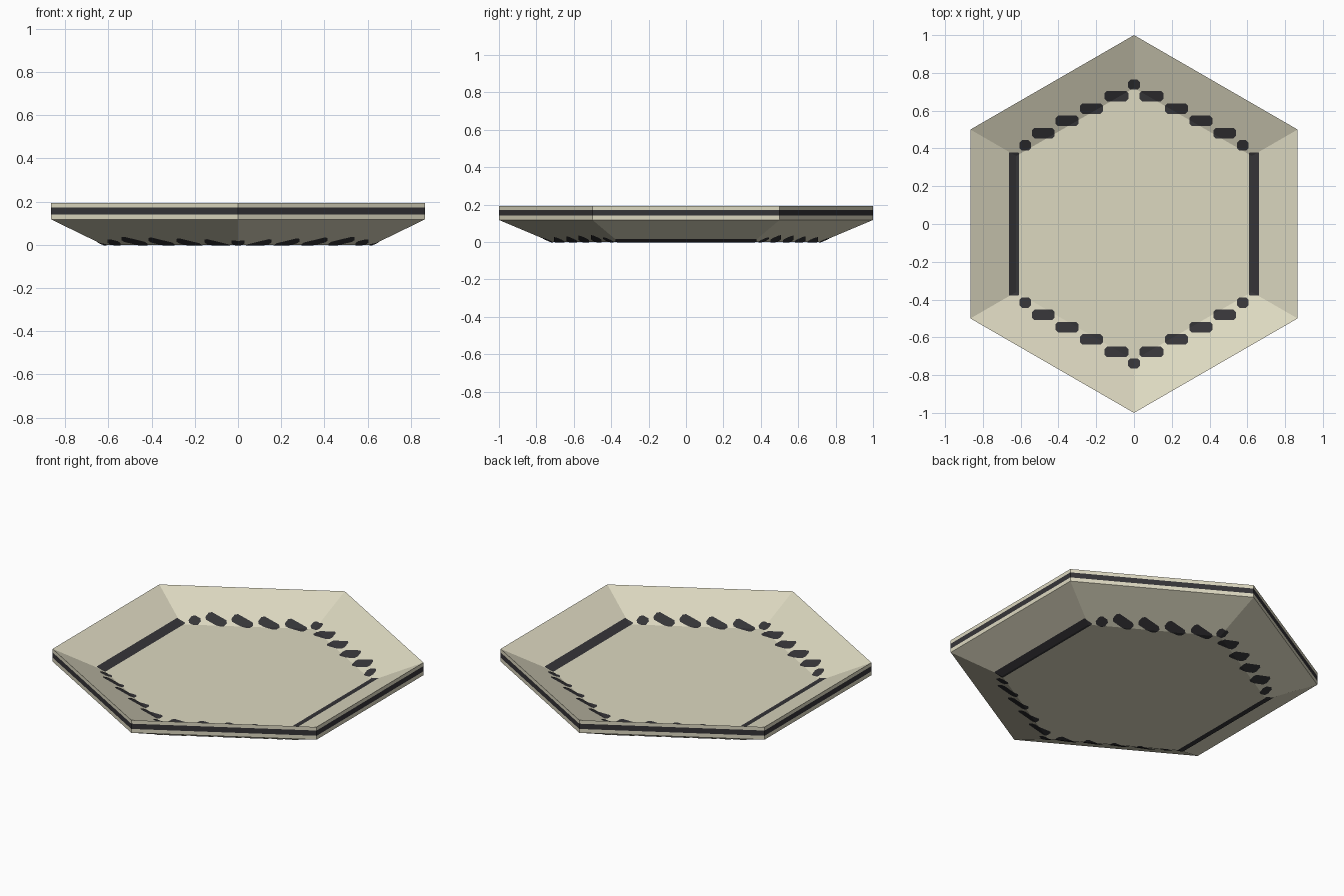
import bpy, bmesh, math
from mathutils import Vector

if "Cube" in bpy.data.objects:
    bpy.data.objects.remove(bpy.data.objects["Cube"])

R_FLOOR, DROP, THICK = 0.72, 0.118, 0.075
COS30 = math.cos(math.radians(30))


def material(name, rgb):
    m = bpy.data.materials.new(name)
    m.diffuse_color = (*rgb, 1)
    m.use_nodes = True
    m.node_tree.nodes["Principled BSDF"].inputs["Base Color"].default_value = m.diffuse_color
    return m


cream = material("warm_cream", (0.72, 0.69, 0.53))
dark = material("charcoal", (0.036, 0.035, 0.039))


def finish(bm, name, mats):
    me = bpy.data.meshes.new(name)
    bm.to_mesh(me)
    bm.free()
    for m in mats:
        me.materials.append(m)
    ob = bpy.data.objects.new(name, me)
    bpy.context.collection.objects.link(ob)
    return ob


def normal(k):
    # outward direction of hexagon side k
    a = math.radians(60 * k)
    return Vector((math.cos(a), math.sin(a), 0))


def height(x, y):
    # underside height of the dish at a plan position
    r = max(normal(k).dot(Vector((x, y, 0))) for k in range(6)) / COS30
    return max(0, (r - R_FLOOR) / (1 - R_FLOOR)) * DROP


# Dish: six-sided shell with a striped vertical rim
profile = [(R_FLOOR, 0), (1, DROP), (1, 0.141), (1, 0.172),
           (1, DROP + THICK), (R_FLOOR, THICK)]
bm = bmesh.new()
rings = []
for r, z in profile:
    rings.append([bm.verts.new((r * math.cos(math.radians(30 + 60 * k)),
                                r * math.sin(math.radians(30 + 60 * k)), z)) for k in range(6)])
for j in range(len(rings) - 1):
    lo, hi = rings[j], rings[j + 1]
    for k in range(6):
        n = (k + 1) % 6
        f = bm.faces.new((lo[k], lo[n], hi[n], hi[k]))
        f.material_index = 1 if j == 2 else 0
bm.faces.new(rings[0][::-1])
bm.faces.new(rings[-1])
finish(bm, "dish", [cream, dark])


# Painted floor outline: dashes draped over the crease, inside and underneath
def dash(bm, x0, x1, y0, y1, c):
    pts = [(x0 + c, y0), (x1 - c, y0), (x1, y0 + c), (x1, y1 - c),
           (x1 - c, y1), (x0 + c, y1), (x0, y1 - c), (x0, y0 + c)]
    bm.faces.new([bm.verts.new((x, y, 0)) for x, y in pts])


def outline(name, base, lift, flip):
    bm = bmesh.new()
    for sx in (-1, 1):
        dash(bm, *sorted((sx * 0.61, sx * 0.663)), -0.378, 0.378, 0.002)
        for sy in (-1, 1):
            for x0, x1, y in ((0.03, 0.156, 0.677), (0.165, 0.285, 0.611),
                              (0.293, 0.415, 0.546), (0.42, 0.54, 0.481),
                              (0.545, 0.605, 0.416)):
                dash(bm, *sorted((sx * x0, sx * x1)), sy * y - 0.028, sy * y + 0.028, 0.013)
    for sy in (-1, 1):
        dash(bm, -0.031, 0.031, sy * 0.738 - 0.026, sy * 0.738 + 0.026, 0.012)
    # split along floor creases and corner lines so the dashes fold cleanly
    cuts = [(normal(k) * R_FLOOR * COS30, normal(k)) for k in range(6)]
    cuts += [(Vector(), normal(k + 0.5).cross(Vector((0, 0, 1)))) for k in range(3)]
    for co, no in cuts:
        bmesh.ops.bisect_plane(bm, geom=bm.verts[:] + bm.edges[:] + bm.faces[:],
                               plane_co=co, plane_no=no, dist=1e-5)
    for v in bm.verts:
        v.co.z = base + lift + height(v.co.x, v.co.y)
    bm.normal_update()
    for f in bm.faces:
        if (f.normal.z < 0) != flip:
            f.normal_flip()
    finish(bm, name, [dark])


outline("inner_floor_outline", THICK, 0.002, False)
outline("under_floor_outline", 0, -0.002, True)
